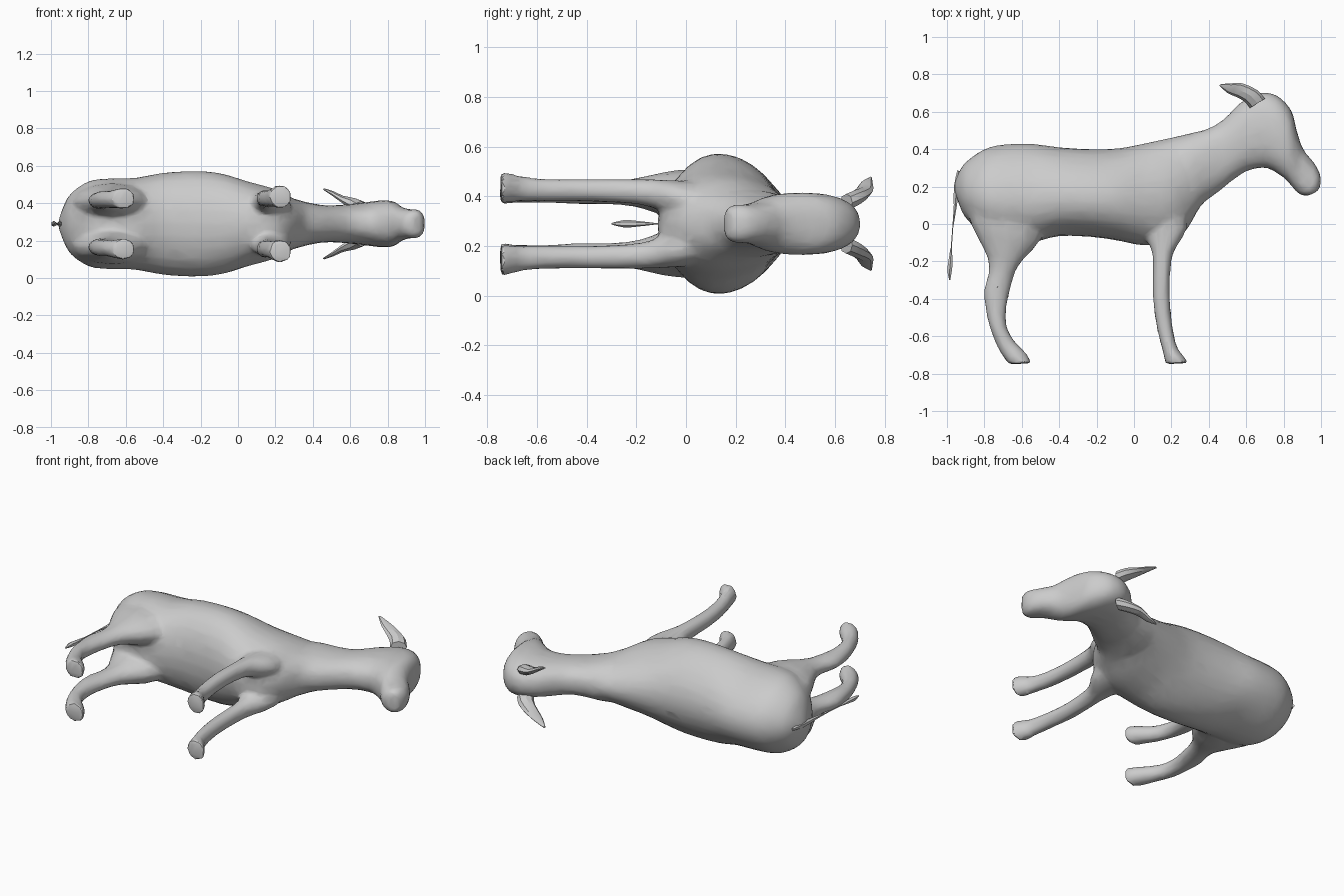
import bpy, bmesh, math

MID = 0.29  # height of the animal's symmetry plane (it lies on its side)

coat = bpy.data.materials.new("grey coat")
coat.diffuse_color = (0.6, 0.6, 0.6, 1)


def spline(p0, p1, p2, p3, t):
    """Catmull-Rom blend of whole stations."""
    return [0.5 * (2 * b + (c - a) * t + (2 * a - 5 * b + 4 * c - d) * t * t
                   + (3 * b - a - 3 * c + d) * t ** 3)
            for a, b, c, d in zip(p0, p1, p2, p3)]


def loft(name, stations, sides, steps=3, side=1, egg=0.0, power=1.0):
    """Skin oval rings. Station: edge point a, edge point b, half width, offset."""
    n, rows = len(stations), []
    for i in range(n - 1):
        nb = [stations[max(0, min(n - 1, i + k))] for k in (-1, 0, 1, 2)]
        rows += [spline(*nb, s / steps) for s in range(steps)]
    rows.append(list(stations[-1]))
    bm = bmesh.new()
    rings = []
    for ax, ay, bx, by, hw, off in rows:
        ring = []
        for k in range(sides):
            a = 2 * math.pi * k / sides
            s, c = math.sin(a), math.cos(a)
            s = math.copysign(abs(s) ** power, s)
            c = math.copysign(abs(c) ** power, c)
            x = (ax + bx) / 2 + (ax - bx) / 2 * s
            y = (ay + by) / 2 + (ay - by) / 2 * s
            z = MID + side * off + hw * c * (1 - egg * s)
            ring.append(bm.verts.new((x, y, z)))
        rings.append(ring)
    for r, q in zip(rings, rings[1:]):
        for k in range(sides):
            j = (k + 1) % sides
            bm.faces.new((r[k], r[j], q[j], q[k]))
    bm.faces.new(rings[0])
    bm.faces.new(rings[-1])
    bmesh.ops.recalc_face_normals(bm, faces=bm.faces)
    me = bpy.data.meshes.new(name)
    bm.to_mesh(me)
    bm.free()
    me.materials.append(coat)
    ob = bpy.data.objects.new(name, me)
    bpy.context.collection.objects.link(ob)
    return ob


def select(obs):
    bpy.ops.object.select_all(action='DESELECT')
    for ob in obs:
        ob.select_set(True)
    bpy.context.view_layer.objects.active = obs[0]


# Torso: back point, belly point, half width, offset
torso = [
    (-.96, .22, -.96, .18, .02, 0), (-.93, .29, -.93, .09, .10, 0),
    (-.89, .34, -.89, .02, .165, 0), (-.80, .40, -.80, -.06, .225, 0),
    (-.70, .425, -.70, -.10, .24, 0), (-.55, .43, -.55, -.10, .243, 0),
    (-.40, .41, -.40, -.065, .27, 0), (-.22, .40, -.22, -.07, .28, 0),
    (-.08, .405, -.08, -.09, .265, 0), (.05, .43, .05, -.115, .225, 0),
    (.19, .46, .20, -.10, .185, 0), (.30, .485, .29, -.02, .135, 0),
    (.36, .49, .34, .09, .10, 0),
]
# Neck, head and muzzle: crest point, throat point, half width, offset
neck_head = [
    (.19, .44, .20, -.07, .14, 0), (.30, .485, .29, -.015, .135, 0),
    (.38, .505, .36, .10, .115, 0), (.46, .545, .45, .17, .10, 0),
    (.52, .60, .53, .235, .10, 0), (.57, .65, .61, .285, .105, 0),
    (.66, .70, .70, .30, .115, 0), (.76, .69, .75, .28, .125, 0),
    (.84, .61, .78, .26, .125, 0), (.87, .50, .81, .24, .115, 0),
    (.905, .40, .84, .205, .09, 0), (.965, .325, .87, .17, .078, 0),
    (1.0, .25, .90, .152, .077, 0), (.99, .18, .935, .152, .06, 0),
]
# Legs: rear point, front point, half width, offset from the middle
hind_leg = [
    (-.88, .20, -.46, .18, .09, .11), (-.89, .05, -.46, .03, .105, .115),
    (-.84, -.07, -.50, -.09, .09, .12), (-.785, -.18, -.59, -.19, .062, .125),
    (-.78, -.27, -.635, -.26, .05, .125), (-.803, -.35, -.66, -.35, .047, .125),
    (-.795, -.45, -.682, -.45, .047, .125), (-.773, -.55, -.68, -.55, .047, .13),
    (-.735, -.65, -.635, -.63, .047, .13), (-.70, -.71, -.575, -.69, .053, .135),
    (-.67, -.75, -.545, -.745, .06, .135),
]
front_leg = [
    (.02, .12, .27, .14, .08, .08), (.05, -.04, .285, -.02, .075, .10),
    (.088, -.13, .23, -.12, .06, .12), (.10, -.20, .20, -.20, .052, .13),
    (.098, -.38, .192, -.38, .047, .135), (.12, -.55, .207, -.55, .047, .135),
    (.15, -.67, .232, -.66, .052, .14), (.16, -.71, .262, -.70, .06, .145),
    (.167, -.75, .292, -.743, .064, .145),
]
# Swept-back flattened ear
ear = [
    (.62, .62, .70, .67, .035, .085), (.59, .655, .66, .715, .032, .105),
    (.545, .68, .58, .752, .02, .13), (.50, .70, .52, .752, .014, .16),
    (.455, .74, .465, .748, .005, .185),
]
body = [loft("body", torso, 28, egg=0.15),
        loft("neck_and_head", neck_head, 20, power=0.85)]
for s in (1, -1):
    body += [loft("hind_leg", hind_leg, 12, 2, s),
             loft("front_leg", front_leg, 12, 2, s)]

# Fuse torso, head and legs into one skin, soften the joints, thin to facets
select(body)
bpy.ops.object.join()
skin = body[0]
mod = skin.modifiers.new("fuse", 'REMESH')
mod.mode = 'VOXEL'
mod.voxel_size = 0.014
mod = skin.modifiers.new("soften", 'SMOOTH')
mod.factor = 0.5
mod.iterations = 6
mod = skin.modifiers.new("facets", 'DECIMATE')
mod.ratio = 0.13
for m in ("fuse", "soften", "facets"):
    bpy.ops.object.modifier_apply(modifier=m)
skin.data.materials.clear()
skin.data.materials.append(coat)
for p in skin.data.polygons:
    p.material_index = 0

parts = [skin]
for label, s in (("left", 1), ("right", -1)):
    parts.append(loft("ear_" + label, ear, 8, 2, s))

# Tail: thin dock and a ragged tuft at its end
dock = [
    (-.945, .29, -.93, .28, .01, 0), (-.965, .20, -.935, .20, .018, 0),
    (-.965, .10, -.945, .10, .012, 0), (-.972, -.02, -.966, -.02, .004, 0),
    (-.982, -.15, -.974, -.15, .004, 0),
]
tuft = [
    (-.982, -.13, -.974, -.13, .004, 0), (-.994, -.20, -.968, -.20, .012, 0),
    (-1.0, -.25, -.972, -.25, .015, 0), (-.988, -.30, -.982, -.30, .003, 0),
]
parts += [loft("tail_dock", dock, 6, 2), loft("tail_tuft", tuft, 6, 2)]
for ob in parts:
    select([ob])
    bpy.ops.object.shade_smooth_by_angle(angle=math.radians(25))
